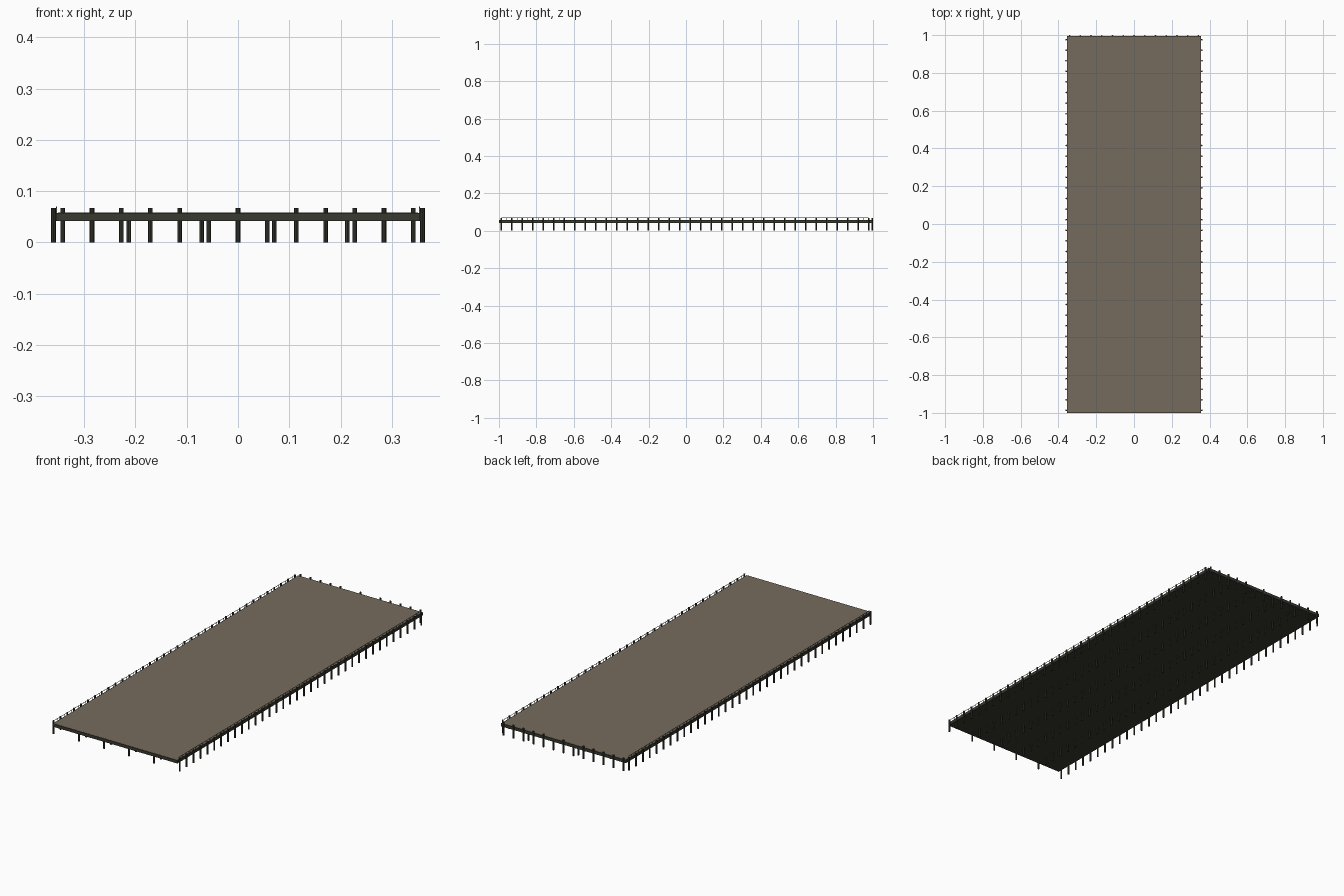
import bpy
import bmesh
from mathutils import Matrix, Vector

cube = bpy.data.objects.get("Cube")
if cube:
    bpy.data.objects.remove(cube, do_unlink=True)


def material(name, rgb):
    m = bpy.data.materials.new(name)
    m.use_nodes = True
    m.diffuse_color = (*rgb, 1)
    m.node_tree.nodes["Principled BSDF"].inputs["Base Color"].default_value = (*rgb, 1)
    return m


PLANK = material("weathered planks", (0.18, 0.145, 0.11))
TIMBER = material("dark timber", (0.04, 0.043, 0.03))
ROPE = material("grey rope", (0.16, 0.15, 0.12))


def finish(name, bm, mat):
    mesh = bpy.data.meshes.new(name)
    bm.to_mesh(mesh)
    bm.free()
    mesh.materials.append(mat)
    obj = bpy.data.objects.new(name, mesh)
    bpy.context.collection.objects.link(obj)
    return obj


def add_box(bm, lo, hi):
    lo, hi = Vector(lo), Vector(hi)
    bmesh.ops.create_cube(bm, size=1, matrix=Matrix.Translation((lo + hi) / 2)
                          @ Matrix.Diagonal((*(hi - lo), 1)))


def add_post(bm, x, y, top, radius=0.0045):
    bmesh.ops.create_cone(bm, cap_ends=True, segments=8, radius1=radius, radius2=radius,
                          depth=top, matrix=Matrix.Translation((x, y, top / 2)))


HALF_W, DECK_Z, POST_TOP = 0.355, 0.058, 0.067
ROWS = [-0.987 + 0.0561 * i for i in range(36)]

# Timber frame under the deck
bm = bmesh.new()
add_box(bm, (-HALF_W, -1, 0.042), (HALF_W, 0.996, 0.0575))
finish("deck_frame", bm, TIMBER)

# Walking surface
bm = bmesh.new()
add_box(bm, (-HALF_W + 0.004, -0.997, 0.055), (HALF_W - 0.004, 0.993, DECK_Z))
finish("deck_planks", bm, PLANK)

# Tall piles along both long sides
bm = bmesh.new()
for y in ROWS:
    for side in (-1, 1):
        add_post(bm, side * 0.3595, y, POST_TOP)
finish("side_piles", bm, TIMBER)

# Hidden piles carrying the deck
bm = bmesh.new()
for y in ROWS:
    for x in (-0.213, -0.071, 0.071, 0.213):
        add_post(bm, x, y, 0.045)
finish("inner_piles", bm, TIMBER)

# Piles across the back end, with two cut off below the deck
bm = bmesh.new()
for i in range(-6, 7):
    add_post(bm, i * 0.0569, 0.9955, 0.045 if abs(i) == 1 else POST_TOP)
finish("back_piles", bm, TIMBER)

# Low side railings: thin stanchions between piles and a thin line along the top
bm = bmesh.new()
for side in (-1, 1):
    x = side * 0.3535
    add_box(bm, (x - 0.0008, ROWS[0], 0.0690), (x + 0.0008, ROWS[-1], 0.0705))
    for a, b in zip(ROWS, ROWS[1:]):
        y = (a + b) / 2
        add_box(bm, (x - 0.0008, y - 0.0008, 0.056), (x + 0.0008, y + 0.0008, 0.0695))
finish("side_railings", bm, ROPE)
